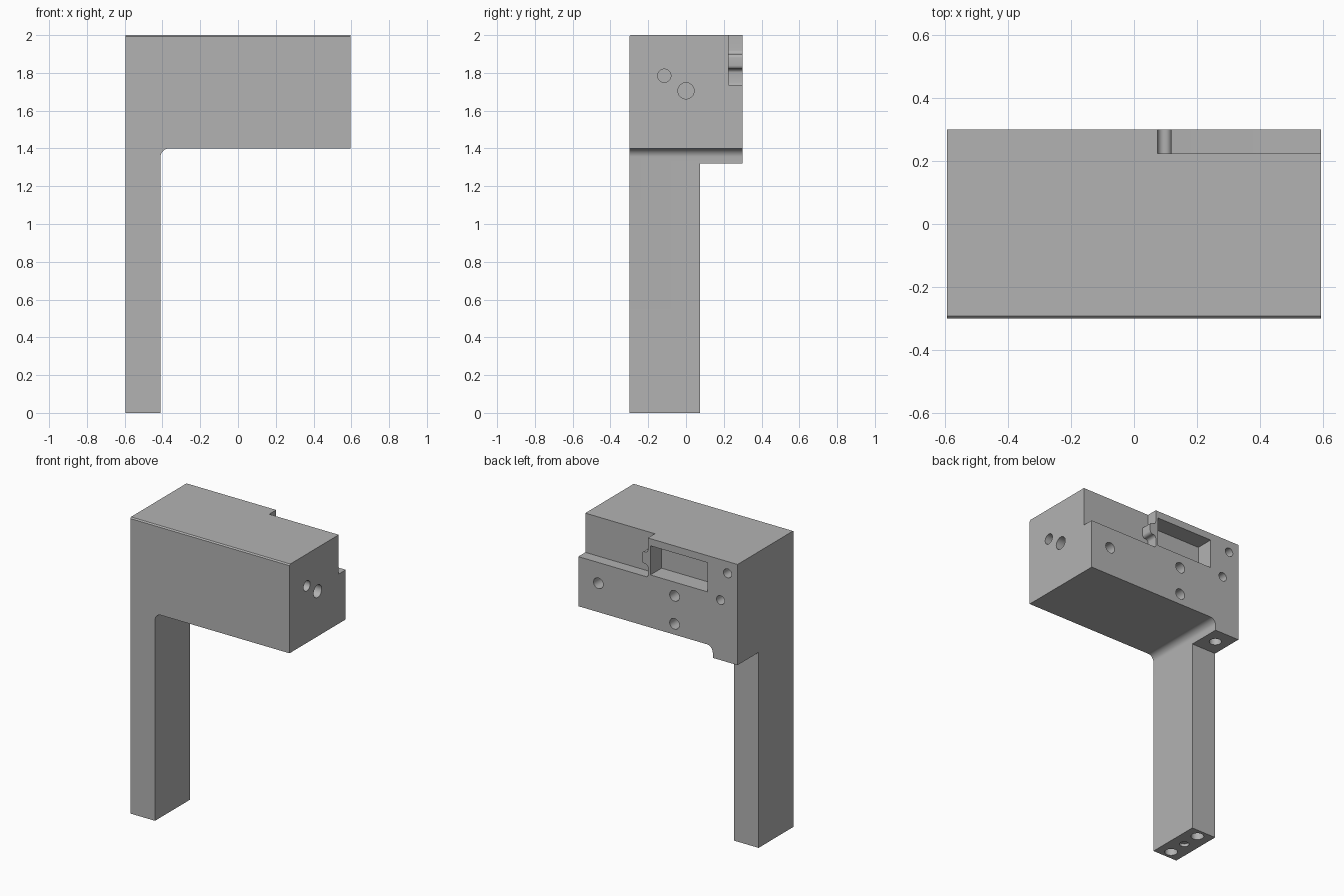
import bpy, bmesh, math
from mathutils import Vector

cube = bpy.data.objects.get("Cube")
if cube:
    bpy.data.objects.remove(cube, do_unlink=True)

grey = bpy.data.materials.new("plain grey")
grey.use_nodes = True
colour = (0.45, 0.45, 0.45, 1)
grey.diffuse_color = colour
grey.node_tree.nodes["Principled BSDF"].inputs["Base Color"].default_value = colour


def arc(cx, cz, r, start, end, steps=10):
    """Points along an arc in the XZ plane, angles in degrees."""
    angles = [math.radians(start + (end - start) * i / steps) for i in range(steps + 1)]
    return [(cx + r * math.cos(a), cz + r * math.sin(a)) for a in angles]


def prism(name, profile, y0, y1, top_bevel=0):
    """Extrude an XZ profile along y, optionally easing the front top edge."""
    bm = bmesh.new()
    face = bm.faces.new([bm.verts.new((x, y0, z)) for x, z in profile])
    ext = bmesh.ops.extrude_face_region(bm, geom=[face])
    moved = [g for g in ext["geom"] if isinstance(g, bmesh.types.BMVert)]
    bmesh.ops.translate(bm, verts=moved, vec=(0, y1 - y0, 0))
    bmesh.ops.recalc_face_normals(bm, faces=bm.faces)
    if top_bevel:
        edges = [e for e in bm.edges
                 if all(v.co.z > 1.99 and v.co.y < y0 + 0.01 for v in e.verts)]
        bmesh.ops.bevel(bm, geom=edges, offset=top_bevel, segments=1, affect='EDGES')
    mesh = bpy.data.meshes.new(name)
    bm.to_mesh(mesh)
    bm.free()
    mesh.materials.append(grey)
    obj = bpy.data.objects.new(name, mesh)
    bpy.context.collection.objects.link(obj)
    return obj


def box(name, x0, x1, y0, y1, z0, z1):
    return prism(name, [(x0, z0), (x1, z0), (x1, z1), (x0, z1)], y0, y1)


def drill(point, inward, radius, depth):
    """Cylinder cutter that starts just outside the surface at point."""
    n = Vector(inward)
    bpy.ops.mesh.primitive_cylinder_add(
        vertices=32, radius=radius, depth=depth + 0.05,
        location=Vector(point) + n * (depth - 0.05) / 2,
        rotation=n.to_track_quat('Z', 'Y').to_euler())
    obj = bpy.context.object
    obj.name = "hole_cutter"
    obj.data.materials.append(grey)
    return obj


# Head and leg as one filleted L shape
W, D = 0.595, 0.3
outline = [(-W, 0), (-0.41, 0)] + arc(-0.365, 1.355, 0.045, 180, 90) + [(W, 1.4), (W, 2), (-W, 2)]
body = prism("bracket_body", outline, -D, D, top_bevel=0.008)

# Rear relief that leaves the narrow leg and the small lug above it
cutters = [box("leg_relief", -0.8, 0.8, 0.075, 0.5, -0.2, 1.32)]

# Rear corner step with a rounded nose on its end wall
wall = ([(0.075, 2.1)] + arc(0.095, 1.92, 0.02, 180, 270, 6)
        + arc(0.1, 1.88, 0.02, 90, 0, 6) + arc(0.1, 1.84, 0.02, 0, -90, 6)
        + arc(0.095, 1.8, 0.02, 90, 180, 6)
        + arc(0.085, 1.745, 0.01, 180, 270, 4))
cutters.append(prism("step_cutter", wall + [(0.8, 1.735), (0.8, 2.1)], 0.225, 0.4))

# Rectangular rear pocket
cutters.append(box("pocket_cutter", -0.371, 0.056, 0.18, 0.4, 1.755, 1.952))

# Rear face holes
for x, z, r in [(0.445, 1.595, 0.036), (-0.124, 1.662, 0.036), (-0.124, 1.473, 0.036),
                (-0.468, 1.725, 0.03), (-0.52, 1.92, 0.03)]:
    cutters.append(drill((x, D, z), (0, -1, 0), r, 0.13))

# End face holes
for y, z, r in [(-0.115, 1.785, 0.035), (0, 1.705, 0.043)]:
    cutters.append(drill((W, y, z), (-1, 0, 0), r, 0.15))

# Foot holes and the lug hole
for y, z, r in [(-0.24, 0, 0.04), (-0.112, 0, 0.016), (0.015, 0, 0.04), (0.188, 1.32, 0.038)]:
    cutters.append(drill((-0.502, y, z), (0, 0, 1), r, 0.15))
cutters.append(drill((-0.502, -0.112, 0), (0, 0, 1), 0.03, 0.02))

# Cut everything out of the body, then drop the cutters
bpy.ops.object.select_all(action='DESELECT')
body.select_set(True)
bpy.context.view_layer.objects.active = body
for cutter in cutters:
    cutter.hide_render = True
    mod = body.modifiers.new("cut", 'BOOLEAN')
    mod.operation = 'DIFFERENCE'
    mod.solver = 'EXACT'
    mod.object = cutter
    bpy.ops.object.modifier_apply(modifier=mod.name)
    bpy.data.objects.remove(cutter, do_unlink=True)

bpy.ops.object.shade_smooth_by_angle(angle=math.radians(30))
